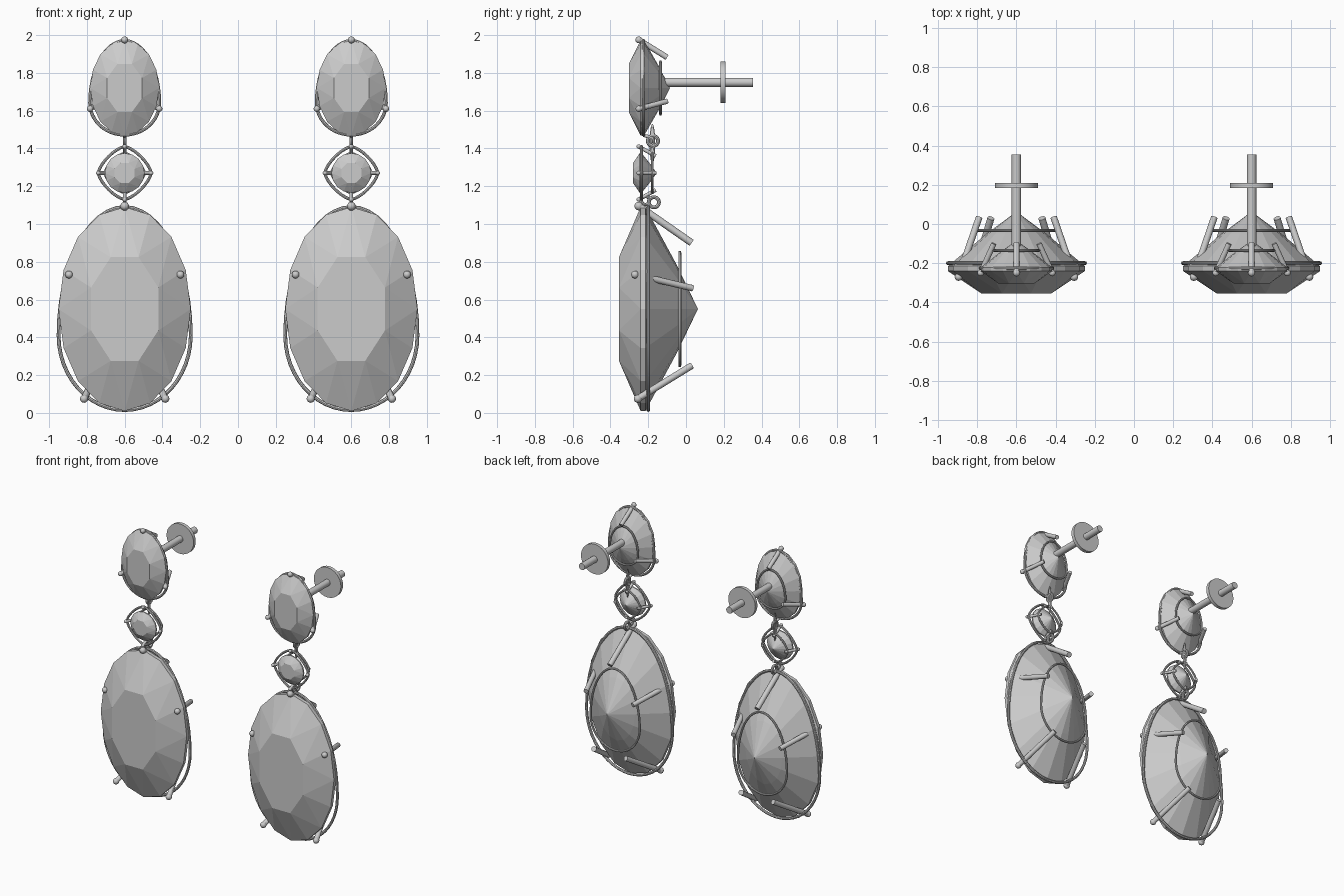
import bpy, bmesh, math
from mathutils import Vector

if "Cube" in bpy.data.objects:
    bpy.data.objects.remove(bpy.data.objects["Cube"])

metal = bpy.data.materials.new("light_grey")
metal.diffuse_color = (0.6, 0.6, 0.6, 1)
metal.use_nodes = True
metal.node_tree.nodes["Principled BSDF"].inputs["Base Color"].default_value = metal.diffuse_color


def add_mesh(name, bm):
    me = bpy.data.meshes.new(name)
    bmesh.ops.recalc_face_normals(bm, faces=bm.faces)
    bm.to_mesh(me)
    bm.free()
    me.materials.append(metal)
    ob = bpy.data.objects.new(name, me)
    bpy.context.collection.objects.link(ob)
    return ob


def smooth(ob):
    bpy.ops.object.select_all(action='DESELECT')
    ob.select_set(True)
    bpy.context.view_layer.objects.active = ob
    bpy.ops.object.shade_smooth_by_angle(angle=math.radians(40))


# Faceted stone: octagonal table, triangular crown, thin girdle, coned pavilion
def gem(name, x, z, rx, rz, y_table, y_girdle, y_back, y_culet):
    bm = bmesh.new()

    def loop(n, y, s, offset=0.0):
        return [bm.verts.new((x + rx * s * math.sin(a), y, z + rz * s * math.cos(a)))
                for a in (2 * math.pi * (i + offset) / n for i in range(n))]
    table = loop(8, y_table, 0.55, 0.5)
    girdle = loop(16, y_girdle, 1)
    back = loop(16, y_back, 1)
    mid = loop(16, y_back + (y_culet - y_back) * 0.6, 0.43)
    culet = bm.verts.new((x, y_culet, z))
    bm.faces.new(table)
    for i in range(8):
        g0, g1, g2 = (girdle[(2 * i + k) % 16] for k in range(3))
        bm.faces.new((table[i - 1], table[i], g0))
        bm.faces.new((table[i], g0, g1))
        bm.faces.new((table[i], g1, g2))
    for i in range(16):
        j = (i + 1) % 16
        bm.faces.new((girdle[i], girdle[j], back[j], back[i]))
        bm.faces.new((back[i], back[j], mid[j], mid[i]))
        bm.faces.new((mid[i], mid[j], culet))
    return add_mesh(name, bm)


# Round wire bent to a closed egg (power 1) or soft diamond (power > 1)
def wire(name, x, y, z, rx, up, down, r, power=1.0, n=48):
    bm = bmesh.new()
    pts = []
    for i in range(n):
        a = 2 * math.pi * i / n
        s, c = math.sin(a), math.cos(a)
        h = up if c > 0 else down
        pts.append(Vector((x + rx * math.copysign(abs(s) ** power, s), y,
                           z + h * math.copysign(abs(c) ** power, c))))
    rings = []
    for i in range(n):
        t = (pts[(i + 1) % n] - pts[i - 1]).normalized()
        side = t.cross(Vector((0, 1, 0)))
        rings.append([bm.verts.new(pts[i] + r * (math.cos(b) * side + Vector((0, math.sin(b), 0))))
                      for b in (2 * math.pi * k / 8 for k in range(8))])
    for i in range(n):
        p, q = rings[i], rings[(i + 1) % n]
        for k in range(8):
            m = (k + 1) % 8
            bm.faces.new((p[k], p[m], q[m], q[k]))
    smooth(add_mesh(name, bm))


# Straight rod between two points
def rod(name, a, b, r, sides=12):
    a, b = Vector(a), Vector(b)
    bpy.ops.mesh.primitive_cylinder_add(vertices=sides, radius=r, depth=(b - a).length,
                                        location=(a + b) / 2)
    ob = bpy.context.object
    ob.rotation_euler = (b - a).to_track_quat('Z', 'Y').to_euler()
    ob.name = name
    ob.data.materials.append(metal)
    smooth(ob)


# Prong: a rod with a rounded front tip
def prong(name, a, b, r):
    rod(name, a, b, r)
    bpy.ops.mesh.primitive_uv_sphere_add(segments=12, ring_count=8, radius=r * 1.2, location=a)
    ob = bpy.context.object
    ob.name = name + "_tip"
    ob.data.materials.append(metal)
    smooth(ob)


# Small link standing in the side plane
def link(name, x, y, z, major, minor, stretch=1.0):
    bpy.ops.mesh.primitive_torus_add(major_segments=24, minor_segments=8, major_radius=major,
                                     minor_radius=minor, location=(x, y, z),
                                     rotation=(0, math.pi / 2, 0))
    ob = bpy.context.object
    ob.scale.x = stretch
    ob.name = name
    ob.data.materials.append(metal)
    smooth(ob)


for label, x in (("left", -0.6), ("right", 0.6)):
    # Large lower drop
    gem(label + "_drop_stone", x, 0.55, 0.35, 0.54, -0.355, -0.24, -0.215, 0.063)
    wire(label + "_drop_frame", x, -0.2, 0.41, 0.35, 0.68, 0.395, 0.01)
    wire(label + "_drop_back_ring", x, -0.033, 0.46, 0.2, 0.39, 0.21, 0.008)
    prong(label + "_drop_top_prong", (x, -0.25, 1.095), (x, 0.03, 0.9), 0.019)
    for s in (-1, 1):
        prong(label + "_drop_side_prong", (x + s * 0.295, -0.27, 0.732),
              (x + s * 0.19, 0.035, 0.66), 0.017)
        prong(label + "_drop_bottom_prong", (x + s * 0.215, -0.255, 0.075),
              (x + s * 0.13, 0.03, 0.25), 0.018)

    # Small middle stone in a diamond frame
    gem(label + "_middle_stone", x, 1.27, 0.105, 0.105, -0.28, -0.245, -0.235, -0.155)
    wire(label + "_middle_frame", x, -0.235, 1.27, 0.14, 0.14, 0.14, 0.008, 1.4)
    wire(label + "_middle_back_ring", x, -0.178, 1.27, 0.105, 0.105, 0.105, 0.007, 1.4)
    for dx, dz in ((0, 1), (0, -1), (1, 0), (-1, 0)):
        prong(label + "_middle_prong", (x + dx * 0.14, -0.25, 1.27 + dz * 0.14),
              (x + dx * 0.09, -0.16, 1.27 + dz * 0.09), 0.01)

    # Links between the stones
    link(label + "_upper_link", x, -0.175, 1.44, 0.027, 0.01)
    link(label + "_upper_loop", x, -0.178, 1.425, 0.008, 0.007, 7)
    link(label + "_lower_link", x, -0.17, 1.115, 0.027, 0.01)
    link(label + "_lower_loop", x, -0.215, 1.125, 0.022, 0.009)
    rod(label + "_upper_joint", (x, -0.225, 1.47), (x, -0.175, 1.455), 0.009)

    # Upper stone
    gem(label + "_top_stone", x, 1.72, 0.182, 0.252, -0.303, -0.24, -0.222, -0.085)
    wire(label + "_top_frame", x, -0.225, 1.64, 0.184, 0.33, 0.168, 0.009)
    wire(label + "_top_back_ring", x, -0.135, 1.68, 0.115, 0.18, 0.1, 0.007)
    prong(label + "_top_upper_prong", (x, -0.25, 1.975), (x, -0.1, 1.882), 0.015)
    for s in (-1, 1):
        prong(label + "_top_side_prong", (x + s * 0.183, -0.25, 1.61),
              (x + s * 0.115, -0.1, 1.65), 0.014)

    # Ear post and round backing
    rod(label + "_post", (x, -0.13, 1.75), (x, 0.355, 1.75), 0.024, 16)
    rod(label + "_post_back", (x, 0.183, 1.75), (x, 0.208, 1.75), 0.11, 32)
